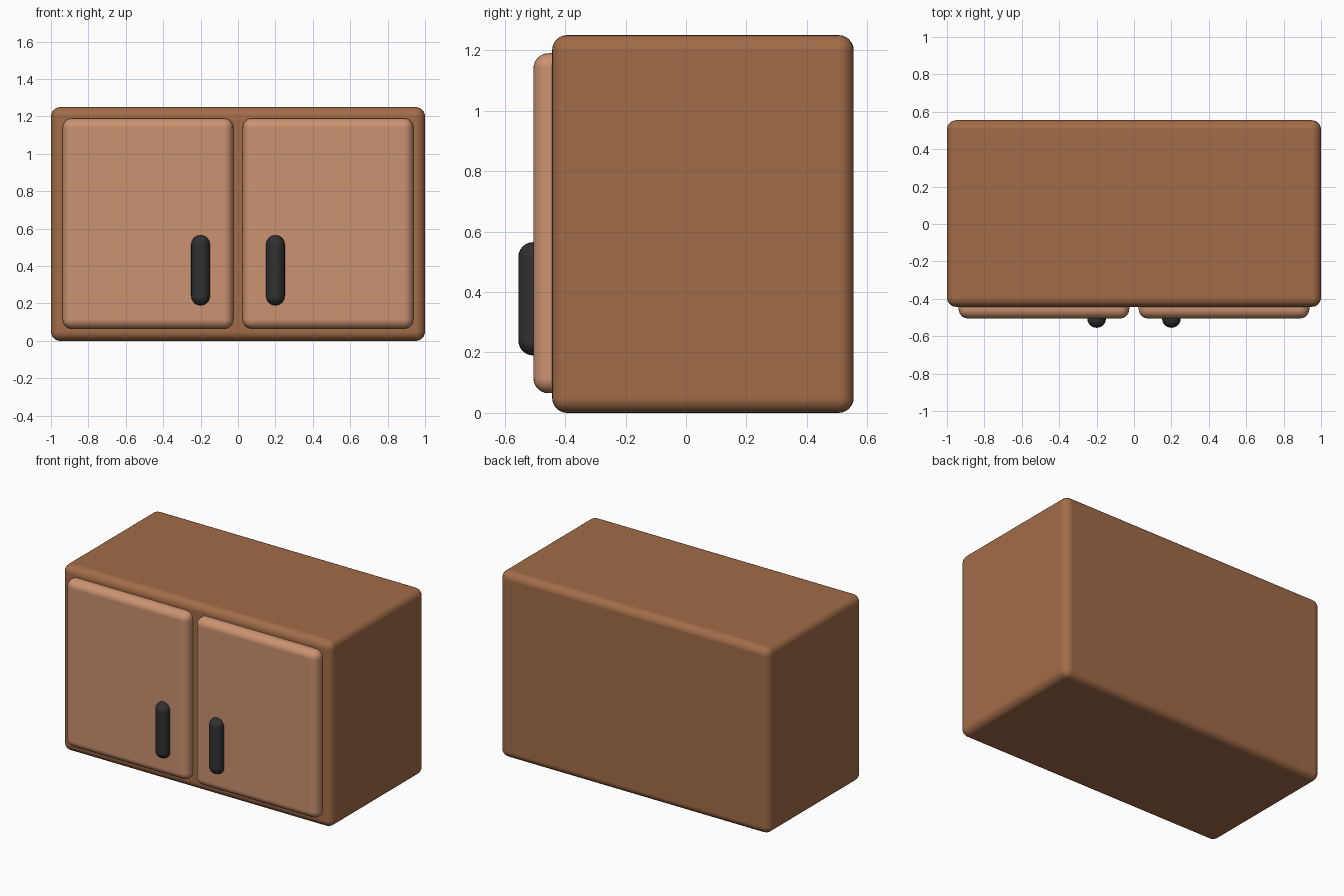
import bpy
from mathutils import Vector

if "Cube" in bpy.data.objects:
    bpy.data.objects.remove(bpy.data.objects["Cube"])


def material(name, rgb):
    mat = bpy.data.materials.new(name)
    mat.diffuse_color = (*rgb, 1)
    mat.use_nodes = True
    mat.node_tree.nodes["Principled BSDF"].inputs["Base Color"].default_value = mat.diffuse_color
    return mat


def rounded_box(name, low, high, mat, radius=0.05, segments=6):
    low, high = Vector(low), Vector(high)
    bpy.ops.mesh.primitive_cube_add(size=1, location=(low + high) / 2)
    obj = bpy.context.object
    obj.name = name
    obj.scale = high - low
    bpy.ops.object.transform_apply(location=False, rotation=False, scale=True)
    bpy.ops.object.shade_smooth()
    bevel = obj.modifiers.new("rounded_edges", 'BEVEL')
    bevel.width = radius
    bevel.segments = segments
    bevel.limit_method = 'NONE'
    bevel.harden_normals = True
    obj.data.materials.append(mat)
    return obj


body_wood = material("body_wood", (0.36, 0.15, 0.065))
door_wood = material("door_wood", (0.60, 0.29, 0.165))
dark_metal = material("dark_metal", (0.03, 0.03, 0.03))

# Cabinet box
rounded_box("cabinet_body", (-1, -0.443, 0), (1, 0.555, 1.25), body_wood)

# Matching doors and pill-shaped handles, left and right
for side, label in ((-1, "left"), (1, "right")):
    x1, x2 = sorted((side * 0.025, side * 0.9375))
    rounded_box(label + "_door", (x1, -0.505, 0.065), (x2, -0.38, 1.19), door_wood)
    cx = side * 0.2
    rounded_box(label + "_handle", (cx - 0.05, -0.555, 0.19),
                (cx + 0.05, -0.455, 0.565), dark_metal, radius=0.0495)
